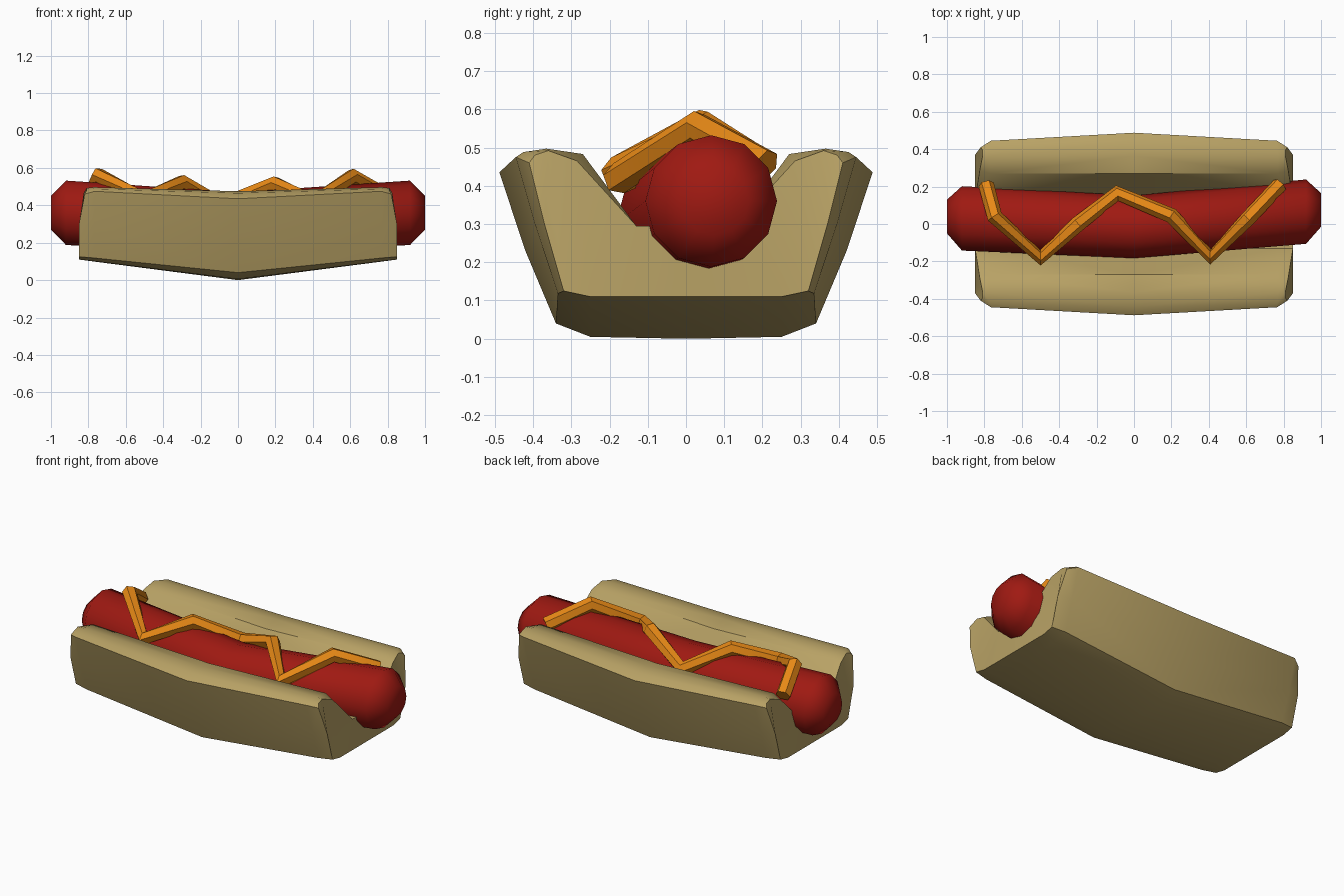
import bpy, bmesh
from math import sin, cos, pi, radians

if "Cube" in bpy.data.objects:
    bpy.data.objects.remove(bpy.data.objects["Cube"])


def material(name, rgb):
    m = bpy.data.materials.new(name)
    m.diffuse_color = (*rgb, 1)
    m.use_nodes = True
    m.node_tree.nodes["Principled BSDF"].inputs["Base Color"].default_value = m.diffuse_color
    return m


def make_mesh(name, verts, faces, mat):
    me = bpy.data.meshes.new(name)
    me.from_pydata(verts, [], faces)
    ob = bpy.data.objects.new(name, me)
    bpy.context.collection.objects.link(ob)
    me.materials.append(mat)
    return ob


def finish(ob, angle):
    # bake modifiers or curve to mesh, then shade
    bpy.ops.object.select_all(action='DESELECT')
    ob.select_set(True)
    bpy.context.view_layer.objects.active = ob
    bpy.ops.object.convert(target='MESH')
    bpy.ops.object.shade_smooth_by_angle(angle=radians(angle))


bread = material("bread", (0.48, 0.36, 0.13))
red = material("meat", (0.35, 0.01, 0.006))
yellow = material("mustard", (0.80, 0.25, 0.008))

# Bun: quarter shell lofted through three half sections, mirrored in x and y
middle = [(0, 0, 0), (0, .25, .005), (0, .34, .04), (0, .42, .23), (0, .488, .435),
          (0, .445, .465), (0, .365, .475), (0, .27, .455), (0, .13, .21), (0, 0, .2)]
shoulder = [(.76, 0, .098), (.76, .25, .1), (.765, .335, .118), (.77, .395, .3),
            (.765, .445, .475), (.765, .425, .488), (.77, .365, .497), (.77, .27, .483),
            (.77, .13, .29), (.77, 0, .285)]
end = [(.85, 0, .11), (.85, .25, .11), (.85, .32, .125), (.85, .37, .3), (.82, .41, .46),
       (.81, .395, .48), (.81, .36, .492), (.825, .285, .465), (.85, .13, .295), (.85, 0, .295)]
n = len(middle)
faces = [(a * n + i, a * n + i + 1, (a + 1) * n + i + 1, (a + 1) * n + i)
         for a in range(2) for i in range(n - 1)]
faces += [(2 * n + k, 2 * n + k + 1, 2 * n + 8 - k, 2 * n + 9 - k) for k in range(4)]
bun = make_mesh("bun", middle + shoulder + end, faces, bread)
mirror = bun.modifiers.new("mirror", 'MIRROR')
mirror.use_axis = (True, True, False)
finish(bun, 42)

# Sausage: bent twelve-sided tube with rounded tips (x, y, z, radius)
stations = [(-1, .04, .36, .09), (-.92, .03, .36, .172), (0, -.015, .302, .168),
            (.92, .066, .36, .172), (1, .075, .36, .09)]
sides = 12
verts = [(x, y + r * cos(2 * pi * i / sides), z + r * sin(2 * pi * i / sides))
         for x, y, z, r in stations for i in range(sides)]
faces = [(a * sides + i, a * sides + (i + 1) % sides,
          (a + 1) * sides + (i + 1) % sides, (a + 1) * sides + i)
         for a in range(len(stations) - 1) for i in range(sides)]
faces += [tuple(range(sides)), tuple(range(4 * sides, 5 * sides))]
sausage = make_mesh("sausage", verts, faces, red)
bm = bmesh.new()
bm.from_mesh(sausage.data)
bmesh.ops.recalc_face_normals(bm, faces=bm.faces)
bm.to_mesh(sausage.data)
bm.free()
finish(sausage, 60)

# Mustard: zigzag strand draped over the sausage
path = [(-.79, .21, .45), (-.745, .04, .56), (-.5, -.18, .435), (-.3, .0, .523),
        (-.09, .165, .405), (.2, .045, .515), (.41, -.175, .42), (.61, .03, .555),
        (.78, .21, .455)]
curve = bpy.data.curves.new("mustard", 'CURVE')
curve.dimensions = '3D'
curve.bevel_depth = .042
curve.bevel_resolution = 1
curve.use_fill_caps = True
spline = curve.splines.new('POLY')
spline.points.add(len(path) - 1)
for p, co in zip(spline.points, path):
    p.co = (*co, 1)
curve.materials.append(yellow)
mustard = bpy.data.objects.new("mustard", curve)
bpy.context.collection.objects.link(mustard)
finish(mustard, 40)
